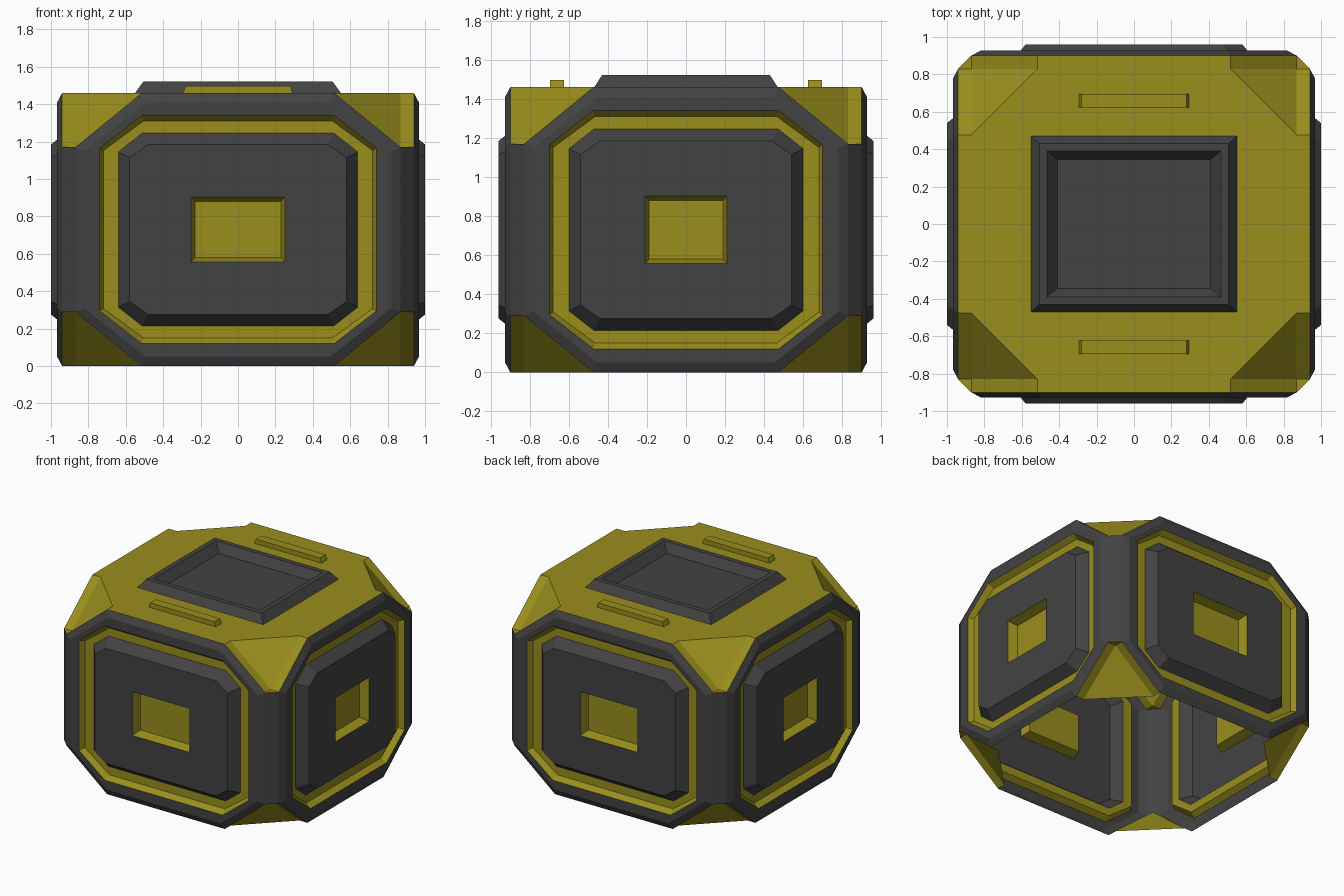
import bpy, bmesh
from math import pi
from mathutils import Matrix, Vector

if "Cube" in bpy.data.objects:
    bpy.data.objects.remove(bpy.data.objects["Cube"])


def material(name, rgb):
    m = bpy.data.materials.new(name)
    m.diffuse_color = (*rgb, 1)
    m.use_nodes = True
    m.node_tree.nodes["Principled BSDF"].inputs["Base Color"].default_value = m.diffuse_color
    return m


yellow = material("yellow_paint", (0.32, 0.27, 0.012))
dark = material("dark_metal", (0.055, 0.055, 0.055))
MID = 0.73


def finish(name, bm, mat):
    bmesh.ops.remove_doubles(bm, verts=bm.verts, dist=1e-4)
    me = bpy.data.meshes.new(name)
    bm.to_mesh(me)
    bm.free()
    me.materials.append(mat)
    ob = bpy.data.objects.new(name, me)
    bpy.context.collection.objects.link(ob)
    return ob


def loft(bm, rings, cap=False):
    loops = [[bm.verts.new(p) for p in ring] for ring in rings]
    n = len(loops[0])
    for a, b in zip(loops, loops[1:]):
        for i in range(n):
            j = (i + 1) % n
            bm.faces.new((a[i], a[j], b[j], b[i]))
    if cap:
        bm.faces.new(loops[-1])


def octagon(u, top_u, v, side_v, depth, k):
    # Octagon on side k; the left and right sides are narrower and further out
    s = -0.04 if k % 2 else 0
    u, top_u, depth = u + s, top_u + s, depth - s
    pts = [(u, -side_v), (u, side_v), (top_u, v), (-top_u, v),
           (-u, side_v), (-u, -side_v), (-top_u, -v), (top_u, -v)]
    rot = Matrix.Rotation(k * pi / 2, 3, 'Z')
    return [rot @ Vector((a, -depth, b + MID)) for a, b in pts]


# Stepped profile of each side, outside to centre
outer = (0.87, 0.515, 0.73, 0.44, 0.90)
bevel = (0.82, 0.495, 0.68, 0.42, 0.927)
rim = (0.74, 0.515, 0.61, 0.435, 0.927)
groove = (0.72, 0.505, 0.58, 0.422, 0.885)
base = (0.64, 0.513, 0.515, 0.415, 0.885)
flat = (0.58, 0.48, 0.455, 0.385, 0.96)
window = (0.25, 0.25, 0.173, 0.173, 0.96)
floor = (0.23, 0.23, 0.15, 0.15, 0.89)

for name, profile, mat, cap in (
        ("side_frames", (outer, bevel, rim), dark, False),
        ("side_grooves", (rim, groove, base), yellow, False),
        ("side_panels", (base, flat, window), dark, False),
        ("panel_recesses", (window, floor), yellow, True)):
    bm = bmesh.new()
    for k in range(4):
        loft(bm, [octagon(*p, k) for p in profile], cap)
    finish(name, bm, mat)


def quarter(name, polys, mat, mirror_z=False):
    # One quarter, mirrored to all corners
    bm = bmesh.new()
    for poly in polys:
        bm.faces.new([bm.verts.new(p) for p in poly])
        if mirror_z:
            bm.faces.new([bm.verts.new((x, y, 2 * MID - z))
                          for x, y, z in reversed(poly)])
    ob = finish(name, bm, mat)
    mod = ob.modifiers.new("mirror", 'MIRROR')
    mod.use_axis = (True, True, False)


# Top deck with a rectangular opening for the hatch
top = 2 * MID
deck = [(0.55, 0), (0.94, 0), (0.94, 0.475), (0.87, 0.475), (0.515, 0.83),
        (0.515, 0.90), (0, 0.90), (0, 0.47), (0.55, 0.47)]
quarter("top_deck", [[(x, y, top) for x, y in deck]], yellow)

# Cut corners, top and bottom
A, A2 = (0.515, 0.83, top), (0.515, 0.90, top)
B, B2 = (0.87, 0.475, top), (0.94, 0.475, top)
C, C2, C3 = (0.87, 0.83, 1.17), (0.87, 0.90, 1.17), (0.94, 0.83, 1.17)
quarter("cut_corners", [(A, B, C), (A2, A, C, C2), (B, B2, C3, C), (C, C3, C2)],
        yellow, True)

# Upright corner posts
quarter("corner_posts", [((0.94, 0.83, 0.29), (0.87, 0.90, 0.29), C2, C3)], dark)


def rect(x, y, z, cy=0):
    return [(x, cy - y, z), (x, cy + y, z), (-x, cy + y, z), (-x, cy - y, z)]


# Raised hatch with sunken floor
bm = bmesh.new()
loft(bm, [rect(0.55, 0.47, top), rect(0.505, 0.43, 1.522),
          rect(0.465, 0.39, 1.522), rect(0.41, 0.345, 1.455)], True)
finish("top_hatch", bm, dark)

# Two low bars on the deck
bm = bmesh.new()
for cy in (-0.66, 0.66):
    loft(bm, [rect(0.293, 0.036, top, cy), rect(0.28, 0.036, 1.497, cy)], True)
finish("deck_bars", bm, yellow)
